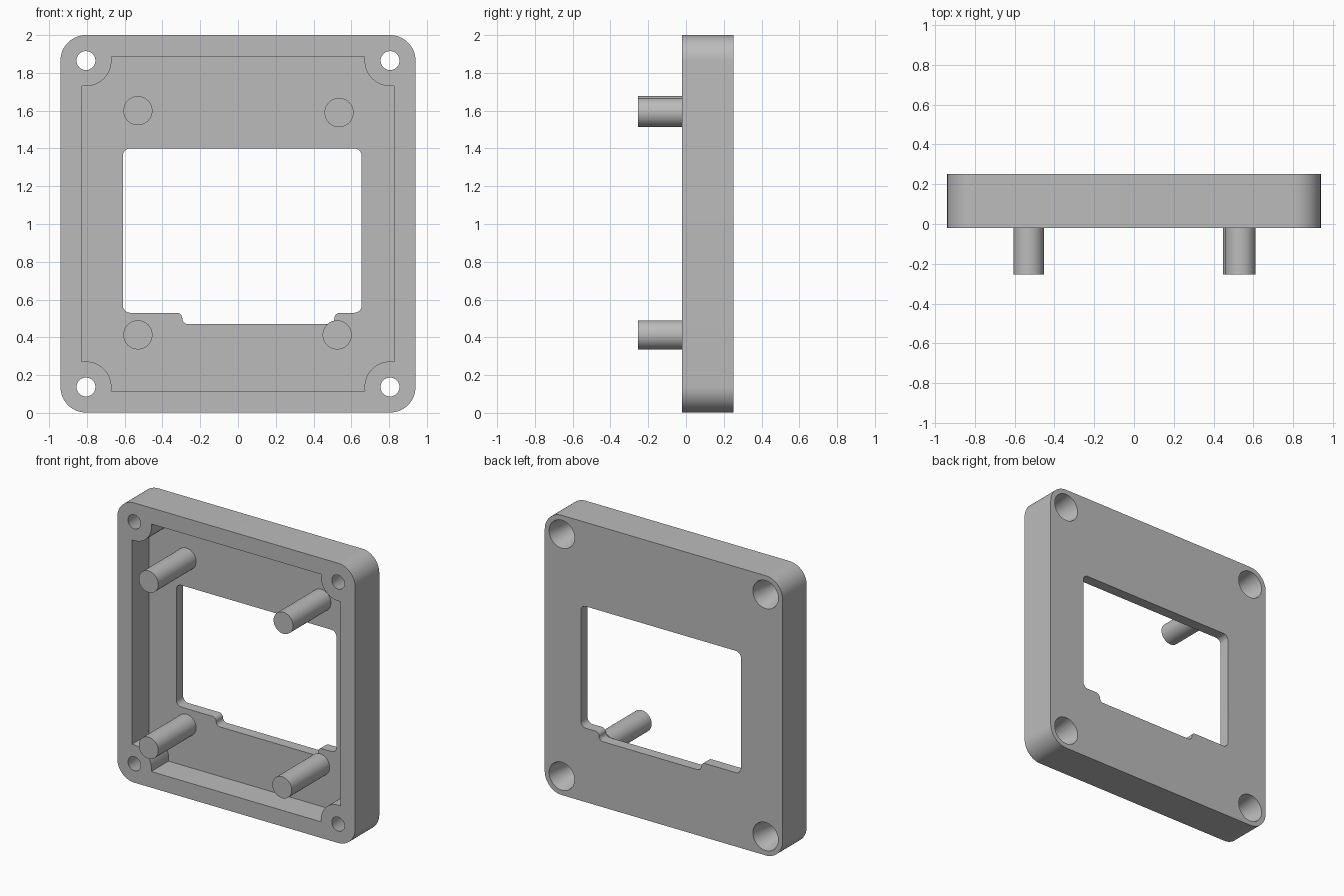
import bpy, bmesh
from math import cos, sin, pi, radians

if "Cube" in bpy.data.objects:
    bpy.data.objects.remove(bpy.data.objects["Cube"])

GREY = bpy.data.materials.new("plain grey")
GREY.diffuse_color = (0.5, 0.5, 0.5, 1)
GREY.use_nodes = True
GREY.node_tree.nodes["Principled BSDF"].inputs["Base Color"].default_value = (0.5, 0.5, 0.5, 1)

FRONT, FLOOR, BACK = -0.02, 0.175, 0.252
HX, Z0, Z1 = 0.805, 0.137, 1.865      # screw hole centres
POST = 0.135                          # corner radius and post radius


def finish(obj):
    bpy.ops.object.select_all(action='DESELECT')
    obj.select_set(True)
    bpy.context.view_layer.objects.active = obj
    bpy.ops.object.shade_smooth_by_angle(angle=radians(30))


def add_mesh(name, bm):
    bmesh.ops.recalc_face_normals(bm, faces=bm.faces)
    mesh = bpy.data.meshes.new(name)
    bm.to_mesh(mesh)
    bm.free()
    mesh.materials.append(GREY)
    obj = bpy.data.objects.new(name, mesh)
    bpy.context.collection.objects.link(obj)
    return obj


def loft(name, outline_a, ya, outline_b, yb):
    """Solid between two matching x-z outlines at depths ya and yb."""
    bm = bmesh.new()
    a = [bm.verts.new((x, ya, z)) for x, z in outline_a]
    b = [bm.verts.new((x, yb, z)) for x, z in outline_b]
    bm.faces.new(a)
    bm.faces.new(b[::-1])
    for i in range(len(a)):
        j = (i + 1) % len(a)
        bm.faces.new((a[i], b[i], b[j], a[j]))
    return add_mesh(name, bm)


def prism(name, outline, ya, yb):
    return loft(name, outline, ya, outline, yb)


def arc(x, z, r, start, end, n=12):
    return [(x + r * cos(radians(start + (end - start) * i / n)),
             z + r * sin(radians(start + (end - start) * i / n))) for i in range(n + 1)]


def circle(x, z, r, n=48):
    return arc(x, z, r, 0, 360, n)[:-1]


def cut(obj, cutter):
    cutter.hide_render = True
    mod = obj.modifiers.new("cut", 'BOOLEAN')
    mod.operation = 'DIFFERENCE'
    mod.solver = 'EXACT'
    mod.object = cutter
    bpy.context.view_layer.objects.active = obj
    bpy.ops.object.modifier_apply(modifier=mod.name)
    bpy.data.objects.remove(cutter)


# Rounded outer block
corners = [(HX, Z1, 0), (-HX, Z1, 90), (-HX, Z0, 180), (HX, Z0, 270)]
outline = [p for x, z, a in corners for p in arc(x, z, POST, a, a + 90, 16)]
frame = prism("frame", outline, FRONT, BACK)

# Front recess, which leaves a round post at each corner
inset = 8.5
recess = [p for x, z, a in corners
          for p in arc(x, z, POST, a + 270 + inset, a + 180 - inset, 20)]
cut(frame, prism("recess_cutter", recess, FRONT - 0.1, FLOOR))

# Display window with rounded corners and a shallow lower notch
r, s = 0.04, 0.03
L, R, T, B, N = -0.61, 0.655, 1.40, 0.53, 0.47
NL, NR = -0.295, 0.51
window = (arc(R - r, T - r, r, 0, 90, 8) + arc(L + r, T - r, r, 90, 180, 8)
          + arc(L + r, B + r, r, 180, 270, 8)
          + arc(NL - s, B - s, s, 90, 0, 8)
          + arc(NL + s, N + s, s, 180, 270, 8)[1:]
          + arc(NR - s, N + s, s, 270, 360, 8)
          + arc(NR + s, B - s, s, 180, 90, 8)[1:]
          + arc(R - r, B + r, r, 270, 360, 8))
cut(frame, prism("window_cutter", window, FLOOR - 0.1, BACK + 0.1))

# Tapered screw holes, wide at the back
slope = 0.05 / (BACK - FRONT)
for x, z, _ in corners:
    e = 0.02
    cut(frame, loft("hole_cutter", circle(x, z, 0.05 - e * slope), FRONT - e,
                    circle(x, z, 0.10 + e * slope), BACK + e))
finish(frame)

# Mounting pins standing on the recess floor
pins = {"upper_right_pin": (-0.53, 1.60), "upper_left_pin": (0.535, 1.59),
        "lower_right_pin": (-0.53, 0.413), "lower_left_pin": (0.525, 0.413)}
for name, (x, z) in pins.items():
    finish(prism(name, circle(x, z, 0.077), -0.253, FLOOR))
